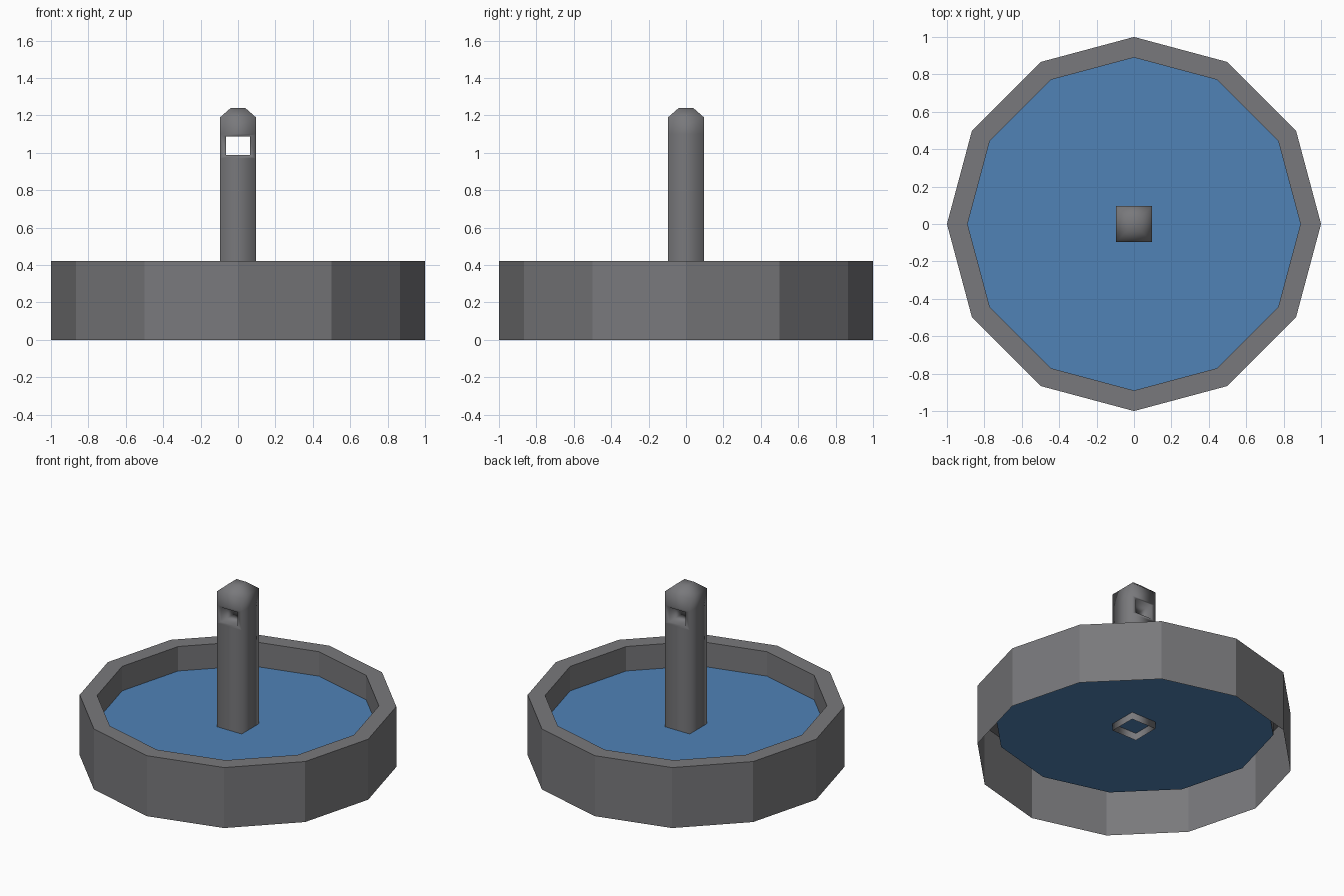
import bpy, bmesh, math

if "Cube" in bpy.data.objects:
    bpy.data.objects.remove(bpy.data.objects["Cube"])


def material(name, rgb):
    m = bpy.data.materials.new(name)
    m.diffuse_color = (*rgb, 1)
    m.use_nodes = True
    m.node_tree.nodes["Principled BSDF"].inputs["Base Color"].default_value = m.diffuse_color
    return m


def finish(bm, name, mat, smooth=False):
    me = bpy.data.meshes.new(name)
    for f in bm.faces:
        f.smooth = smooth
    bm.normal_update()
    bm.to_mesh(me)
    bm.free()
    me.materials.append(mat)
    ob = bpy.data.objects.new(name, me)
    bpy.context.collection.objects.link(ob)
    return ob


def ring(bm, n, r, z, start=0.0):
    return [bm.verts.new((r * math.cos(start + 2 * math.pi * i / n),
                          r * math.sin(start + 2 * math.pi * i / n), z))
            for i in range(n)]


def skin(bm, a, b):
    n = len(a)
    return [bm.faces.new((a[i], a[(i + 1) % n], b[(i + 1) % n], b[i]))
            for i in range(n)]


stone = material("grey stone", (0.19, 0.19, 0.20))
blue = material("water blue", (0.08, 0.225, 0.47))
WATER = 0.25

# basin wall: open underneath, inner side ends at the water
bm = bmesh.new()
rings = [ring(bm, 12, r, z) for r, z in
         ((1, 0), (1, 0.42), (0.89, 0.42), (0.89, WATER))]
for a, b in zip(rings, rings[1:]):
    skin(bm, a, b)
finish(bm, "basin_wall", stone)

# water sheet
bm = bmesh.new()
bm.faces.new(ring(bm, 12, 0.89, WATER))
finish(bm, "water", blue)

# column: square shaft with chamfered top and a window through front and back
bm = bmesh.new()
profile = ((0.095, 0.2), (0.095, 0.97), (0.095, 1.10), (0.095, 1.19), (0.038, 1.24))
rings = [ring(bm, 4, h * math.sqrt(2), z, math.pi / 4) for h, z in profile]
bands = [skin(bm, a, b) for a, b in zip(rings, rings[1:])]
bm.faces.new(rings[-1])

# window frame and tunnel
holes = []
for f in [f for f in bands[1] if abs(f.calc_center_median().y) > 0.05]:
    outer = list(f.verts)
    bm.faces.remove(f)
    inner = [bm.verts.new((math.copysign(0.063, v.co.x), v.co.y,
                           1.087 if v.co.z > 1.03 else 0.987)) for v in outer]
    skin(bm, outer, inner)
    holes.append(inner)
front, back = holes
match = [min(back, key=lambda w: (w.co.x - v.co.x) ** 2 + (w.co.z - v.co.z) ** 2)
         for v in front]
skin(bm, front, match)
finish(bm, "column", stone, smooth=True)
